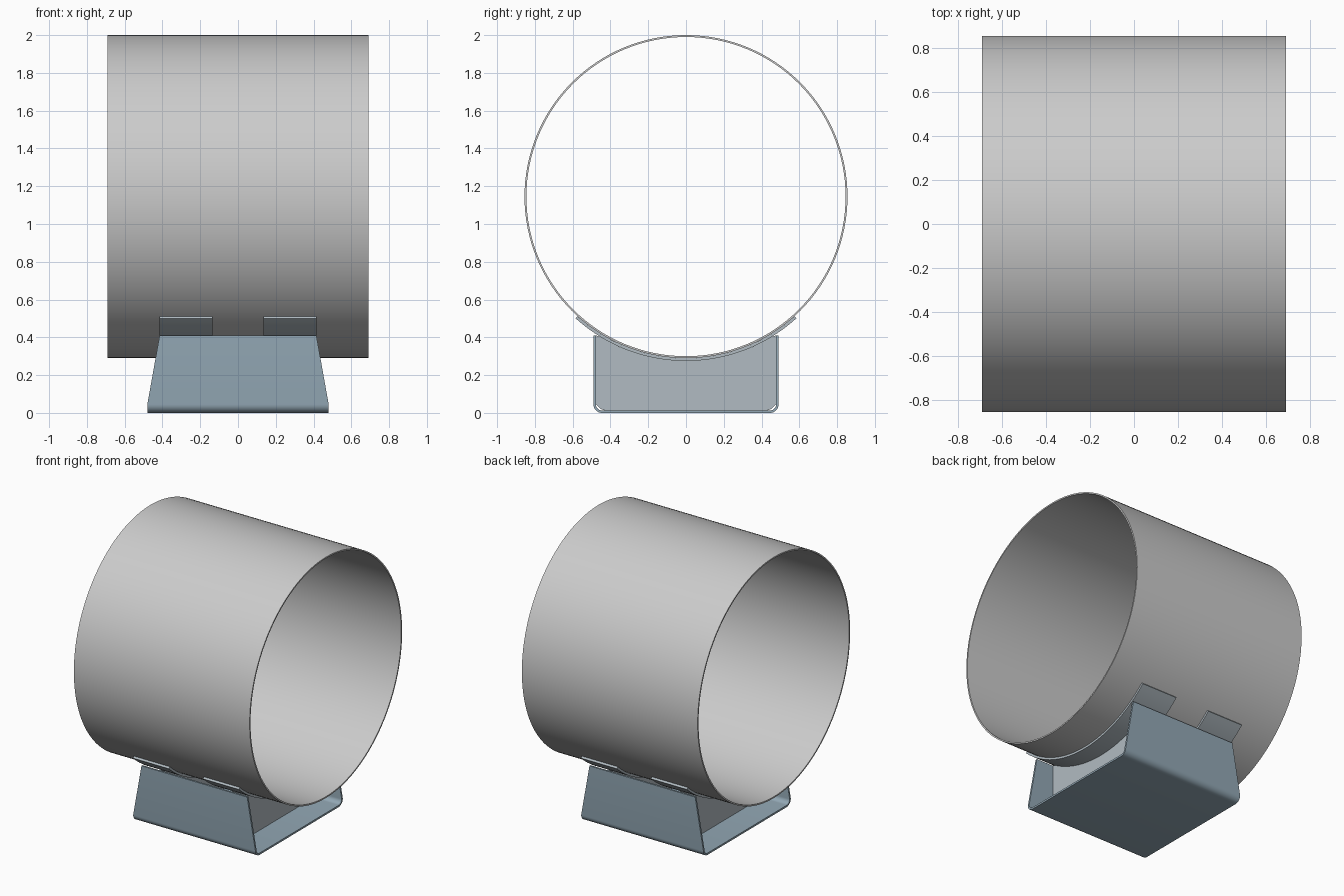
import bpy, bmesh
from math import sin, cos, pi, radians, sqrt

if "Cube" in bpy.data.objects:
    bpy.data.objects.remove(bpy.data.objects["Cube"])

CZ, R, WALL, PAD = 1.145, 0.855, 0.01, 0.015   # pipe axis height, radius, thicknesses
HY, T, BEND = 0.49, 0.013, 0.045               # bracket half width, plate, bend radius


def material(name, rgb):
    m = bpy.data.materials.new(name)
    m.diffuse_color = (*rgb, 1)
    m.use_nodes = True
    m.node_tree.nodes["Principled BSDF"].inputs["Base Color"].default_value = m.diffuse_color
    return m


def band(name, outer, inner, x0, x1, closed=False, mat=None):
    """Solid between two paired (y, z) paths, spanning x0(z)..x1(z)."""
    bm = bmesh.new()
    rings = [[bm.verts.new((x0(z), y, z)), bm.verts.new((x1(z), y, z)),
              bm.verts.new((x1(v), u, v)), bm.verts.new((x0(v), u, v))]
             for (y, z), (u, v) in zip(outer, inner)]
    n = len(rings)
    for i in range(n if closed else n - 1):
        a, b = rings[i], rings[(i + 1) % n]
        for k in range(4):
            j = (k + 1) % 4
            bm.faces.new((a[k], a[j], b[j], b[k]))
    if not closed:
        bm.faces.new(rings[0])
        bm.faces.new(rings[-1][::-1])
    bmesh.ops.recalc_face_normals(bm, faces=bm.faces)
    me = bpy.data.meshes.new(name)
    bm.to_mesh(me)
    bm.free()
    ob = bpy.data.objects.new(name, me)
    bpy.context.collection.objects.link(ob)
    if mat:
        me.materials.append(mat)
    bpy.ops.object.select_all(action='DESELECT')
    ob.select_set(True)
    bpy.context.view_layer.objects.active = ob
    bpy.ops.object.shade_smooth_by_angle(angle=radians(30))
    return ob


def arc(r, a0, a1, n, cy=0, cz=CZ):
    """Points on an arc, angle measured from straight down towards +y."""
    return [(cy + r * sin(a0 + (a1 - a0) * i / n), cz - r * cos(a0 + (a1 - a0) * i / n))
            for i in range(n + 1)]


blue = material("blue_steel", (0.29, 0.39, 0.46))
pale = material("pale_steel", (0.44, 0.50, 0.54))

# Pipe
band("pipe", arc(R, 0, 2 * pi, 128)[:-1], arc(R - WALL, 0, 2 * pi, 128)[:-1],
     lambda z: -0.69, lambda z: 0.69, closed=True)


# U-shaped bracket with tapered side walls and rounded bends
def u_path(off):
    c, r = HY - BEND, BEND - off
    right = arc(r, 0, pi / 2, 8, c, BEND) + [(HY - off, 0.41)]
    return [(-y, z) for y, z in reversed(right)] + right


def half(z):
    return 0.48 - 0.065 * max(0, z - BEND) / (0.41 - BEND)


band("base_bracket", u_path(0), u_path(T), lambda z: -half(z), half, mat=blue)

# Curved saddle pads, each on a cross web
END = radians(42.2)
RO = R + PAD
ys = [(HY - T) * (i / 20 - 1) for i in range(41)]
web_top = [(y, min(0.41, CZ - sqrt(RO * RO - y * y))) for y in ys]
corner = HY - BEND
web_low = [(y, T + max(0, abs(y) - corner)) for y in ys]
for side, s in (("left", -1), ("right", 1)):
    cx = s * 0.275
    band("saddle_pad_" + side, arc(RO, -END, END, 40), arc(R, -END, END, 40),
         lambda z: cx - 0.141, lambda z: cx + 0.141, mat=pale)
    band("web_" + side, web_top, web_low,
         lambda z: cx - T / 2, lambda z: cx + T / 2, mat=pale)
